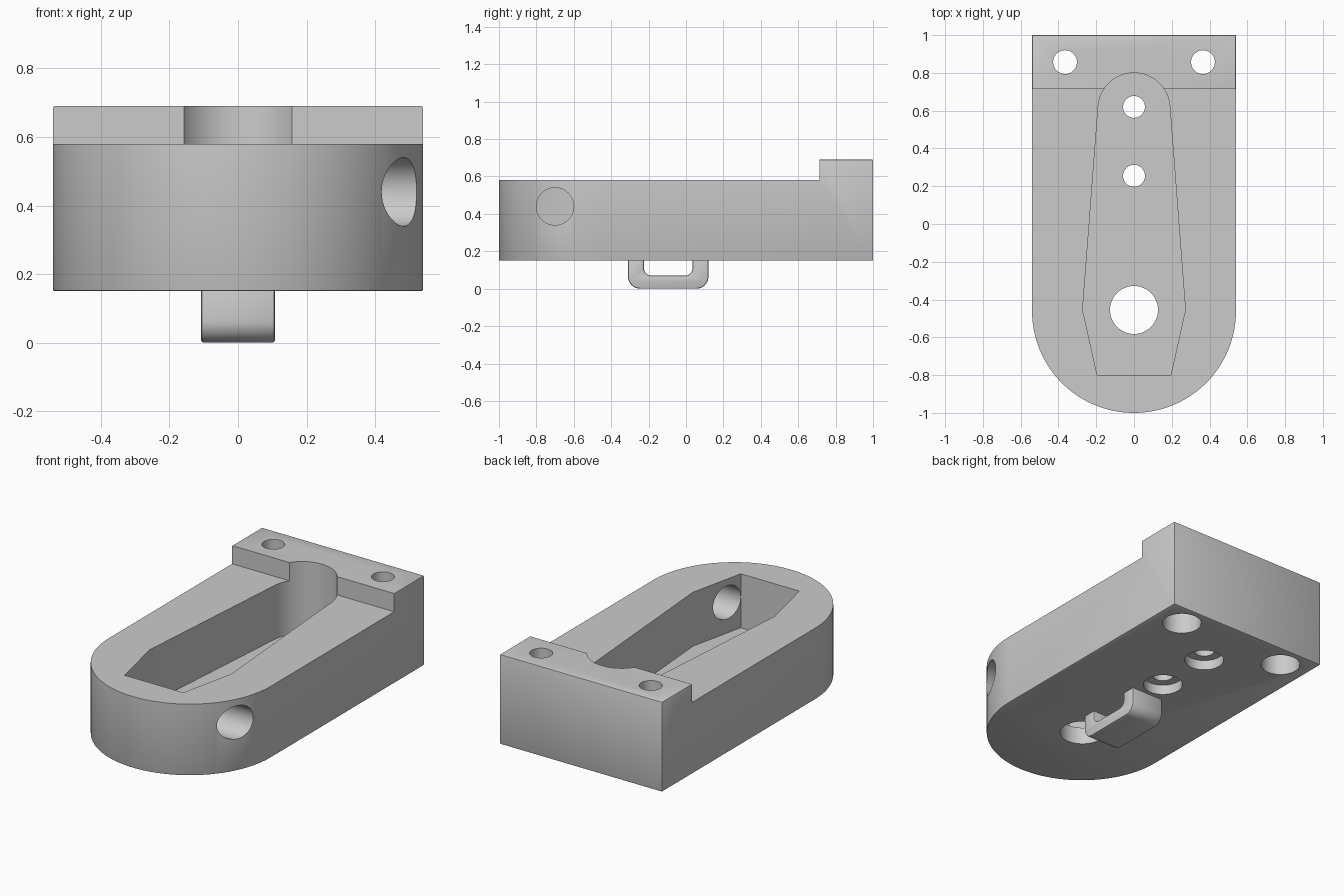
import bpy, bmesh
from math import cos, sin, pi, radians
from mathutils import Vector

cube = bpy.data.objects.get("Cube")
if cube:
    bpy.data.objects.remove(cube)

grey = bpy.data.materials.new("plain grey")
grey.use_nodes = True
grey.diffuse_color = (0.6, 0.6, 0.6, 1)
grey.node_tree.nodes["Principled BSDF"].inputs["Base Color"].default_value = (0.6, 0.6, 0.6, 1)


def arc(cx, cy, r, start, end, steps):
    """Points on an arc, angles in degrees."""
    angles = [radians(start + (end - start) * i / steps) for i in range(steps + 1)]
    return [(cx + r * cos(a), cy + r * sin(a)) for a in angles]


def prism(name, outline, low, high, axis="Z"):
    """Extrude a flat outline along Z, or a (y, z) outline along X."""
    def place(p, h):
        return (p[0], p[1], h) if axis == "Z" else (h, p[0], p[1])
    bm = bmesh.new()
    face = bm.faces.new([bm.verts.new(place(p, low)) for p in outline])
    new = bmesh.ops.extrude_face_region(bm, geom=[face])["geom"]
    shift = Vector(place((0, 0), high - low))
    bmesh.ops.translate(bm, vec=shift, verts=[v for v in new if isinstance(v, bmesh.types.BMVert)])
    bmesh.ops.recalc_face_normals(bm, faces=bm.faces)
    mesh = bpy.data.meshes.new(name)
    bm.to_mesh(mesh)
    bm.free()
    mesh.materials.append(grey)
    obj = bpy.data.objects.new(name, mesh)
    bpy.context.collection.objects.link(obj)
    return obj


def drill(name, cx, cy, r, low, high, axis="Z"):
    return prism(name, arc(cx, cy, r, 0, 360, 48)[:-1], low, high, axis)


def finish(obj, bevel, cutters=()):
    """Soften the outer edges, apply the cuts, then smooth shade."""
    mod = obj.modifiers.new("edge softening", "BEVEL")
    mod.width, mod.segments = bevel, 2
    mod.limit_method, mod.angle_limit = "ANGLE", radians(40)
    for cutter in cutters:
        mod = obj.modifiers.new(cutter.name, "BOOLEAN")
        mod.operation, mod.solver, mod.object = "DIFFERENCE", "EXACT", cutter
    bpy.ops.object.select_all(action="DESELECT")
    obj.select_set(True)
    bpy.context.view_layer.objects.active = obj
    bpy.ops.object.convert(target="MESH")
    for cutter in cutters:
        bpy.data.objects.remove(cutter)
    bpy.ops.object.shade_smooth_by_angle(angle=radians(30))


BOTTOM, DECK, TOP, FLOOR = 0.15, 0.58, 0.69, 0.255

# Body: round front, square back
body = prism("body", arc(0, -0.46, 0.54, 180, 360, 64) + [(0.54, 1), (-0.54, 1)], BOTTOM, TOP)

# Lowered deck in front of the rear block
cuts = [prism("deck_cut", [(-1, -1.5), (1, -1.5), (1, 0.715), (-1, 0.715)], DECK, 1)]

# Tapered pocket with a round rear end
pocket = [(-0.195, -0.8), (0.195, -0.8), (0.272, -0.455)]
pocket += arc(0, 0.61, 0.19, 5, 175, 32) + [(-0.272, -0.455)]
cuts.append(prism("pocket_cut", pocket, FLOOR, 1))

# Large floor hole and side hole opening into the pocket
cuts.append(drill("floor_hole_cut", 0, -0.455, 0.127, 0, 0.4))
cuts.append(drill("side_hole_cut", -0.7, 0.44, 0.1, 0.05, 0.8, "X"))

# Counterbored screw holes: two in the floor, two in the rear block
for x, y, ledge in [(0, 0.255, 0.21), (0, 0.62, 0.21), (-0.365, 0.857, 0.5), (0.365, 0.857, 0.5)]:
    cuts.append(drill("screw_hole_cut", x, y, 0.063 if x else 0.058, 0, 1))
    cuts.append(drill("counterbore_cut", x, y, 0.11, 0, ledge))
finish(body, 0.005, cuts)

# Loop under the body, a rounded U seen from the side
outer = [(-0.31, 0.17)] + arc(-0.245, 0.065, 0.065, 180, 270, 10) + arc(0.055, 0.065, 0.065, 270, 360, 10)
inner = [(0.12, 0.17), (0.035, 0.17)] + arc(-0.005, 0.11, 0.04, 0, -90, 8) + arc(-0.185, 0.11, 0.04, 270, 180, 8)
loop = prism("strap_loop", outer + inner + [(-0.225, 0.17)], -0.108, 0.108, "X")
finish(loop, 0.008)
